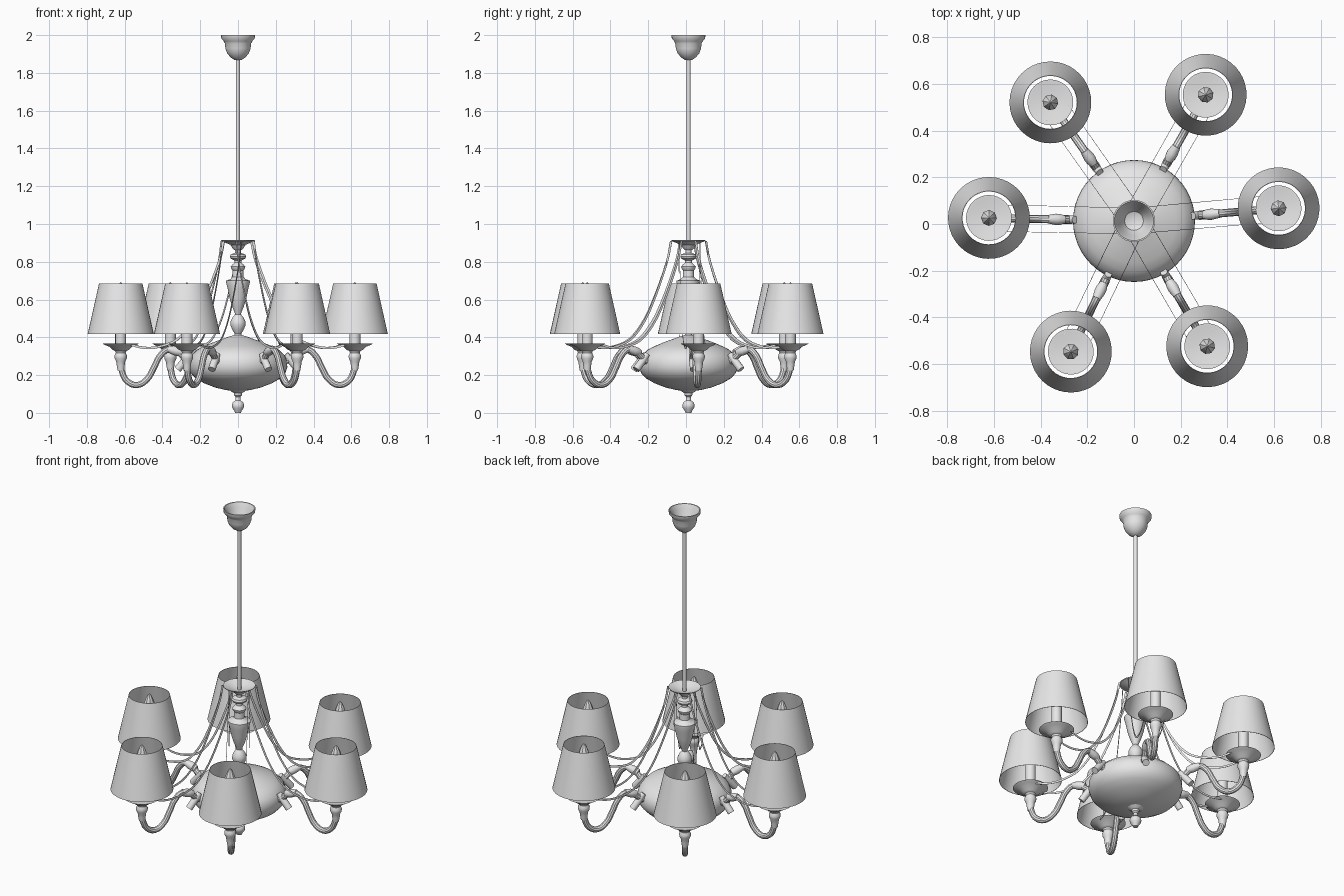
import bpy, bmesh, math
from mathutils import Matrix, Vector

if "Cube" in bpy.data.objects:
    bpy.data.objects.remove(bpy.data.objects["Cube"])

AXIS = Vector((0, 0.013, 0))
REACH = 0.621
ANGLES = [5, 60.4, 125.2, 178.8, 244.2, 300.3]

metal = bpy.data.materials.new("light_grey")
metal.diffuse_color = (0.8, 0.8, 0.8, 1)
metal.use_nodes = True
metal.node_tree.nodes["Principled BSDF"].inputs["Base Color"].default_value = metal.diffuse_color


def finish(obj, matrix, angle=35):
    obj.data.materials.append(metal)
    obj.matrix_world = matrix
    bpy.ops.object.select_all(action='DESELECT')
    obj.select_set(True)
    bpy.context.view_layer.objects.active = obj
    if obj.type == 'CURVE':
        bpy.ops.object.convert(target='MESH')
    bpy.ops.object.shade_smooth_by_angle(angle=math.radians(angle))


def from_bmesh(name, bm, matrix, angle=35):
    mesh = bpy.data.meshes.new(name)
    bm.to_mesh(mesh)
    bm.free()
    obj = bpy.data.objects.new(name, mesh)
    bpy.context.collection.objects.link(obj)
    finish(obj, matrix, angle)


def lathe(name, profile, matrix, steps=32, angle=35):
    """Spin a (radius, height) profile, listed bottom to top, around z."""
    bm = bmesh.new()
    verts = [bm.verts.new((r, 0, z)) for r, z in profile]
    edges = [bm.edges.new(p) for p in zip(verts, verts[1:])]
    bmesh.ops.spin(bm, geom=verts + edges, cent=(0, 0, 0), axis=(0, 0, 1),
                   angle=math.tau, steps=steps, use_duplicate=False)
    bmesh.ops.remove_doubles(bm, verts=bm.verts, dist=0.0003)
    bmesh.ops.recalc_face_normals(bm, faces=bm.faces)
    from_bmesh(name, bm, matrix, angle)


def tube(name, points, radius, matrix):
    """Round tube along a smooth path in the local xz plane."""
    cu = bpy.data.curves.new(name, 'CURVE')
    cu.dimensions = '3D'
    cu.bevel_depth = radius
    cu.bevel_resolution = 3
    cu.resolution_u = 6
    cu.use_fill_caps = True
    sp = cu.splines.new('BEZIER')
    sp.bezier_points.add(len(points) - 1)
    for bp, (x, z) in zip(sp.bezier_points, points):
        bp.co = (x, 0, z)
        bp.handle_left_type = bp.handle_right_type = 'AUTO'
    obj = bpy.data.objects.new(name, cu)
    bpy.context.collection.objects.link(obj)
    finish(obj, matrix)


def catmull(points, n=5):
    """Smooth resampling of a 2D path."""
    p = [Vector(q) for q in points]
    p = [2 * p[0] - p[1]] + p + [2 * p[-1] - p[-2]]
    out = []
    for a, b, c, d in zip(p, p[1:], p[2:], p[3:]):
        for i in range(n):
            t = i / n
            out.append(0.5 * (2 * b + (c - a) * t + (2 * a - 5 * b + 4 * c - d) * t * t
                              + (3 * b - a - 3 * c + d) * t ** 3))
    return out + [p[-2]]


def ribbon(name, points, width, y0, y1, matrix):
    """Thin upright strip following a path, drifting sideways from y0 to y1."""
    path = catmull(points)
    bm = bmesh.new()
    rows = []
    for i, p in enumerate(path):
        tan = (path[min(i + 1, len(path) - 1)] - path[max(i - 1, 0)]).normalized()
        off = Vector((-tan.y, tan.x)) * width / 2
        y = y0 + (y1 - y0) * i / (len(path) - 1)
        rows.append([bm.verts.new((q.x, y + s, q.y))
                     for q, s in ((p - off, -.001), (p + off, -.001),
                                  (p + off, .001), (p - off, .001))])
    for a, b in zip(rows, rows[1:]):
        for k in range(4):
            bm.faces.new((a[k], a[(k + 1) % 4], b[(k + 1) % 4], b[k]))
    bmesh.ops.recalc_face_normals(bm, faces=bm.faces)
    from_bmesh(name, bm, matrix)


centre = Matrix.Translation(AXIS)

# Ceiling cup, rod and top dish
lathe("ceiling_cup", [(0, 1.866), (.018, 1.868), (.04, 1.883), (.058, 1.905), (.067, 1.93),
                      (.069, 1.955), (.076, 1.968), (.088, 1.982), (.09, 2.0), (.084, 2.0),
                      (.07, 1.972), (.06, 1.94), (.04, 1.905), (0, 1.89)], centre)
lathe("rod", [(0, .87), (.011, .87), (.011, 1.88), (0, 1.88)], centre, 16)
lathe("top_dish", [(.02, .862), (.03, .872), (.04, .89), (.065, .9), (.088, .91), (.09, .915),
                   (.08, .912), (.055, .902), (.02, .89), (0, .89)], centre)

# Turned column
lathe("column", [(.022, .39), (.018, .42), (.03, .44), (.04, .465), (.039, .485), (.028, .508),
                 (.015, .522), (.021, .54), (.03, .56), (.045, .61), (.055, .66), (.063, .69),
                 (.063, .70), (.04, .708), (.03, .72), (.029, .755), (.037, .765), (.039, .775),
                 (.03, .785), (.018, .795), (.018, .807), (.038, .817), (.043, .828),
                 (.038, .839), (.016, .847), (.016, .862), (.03, .875)], centre)

# Main bowl and bottom finial
lathe("bowl", [(0, .118), (.06, .12), (.12, .134), (.18, .157), (.225, .183), (.25, .21),
               (.261, .24), (.26, .275), (.247, .305), (.215, .335), (.18, .353), (.13, .374),
               (.08, .392), (.045, .405), (.02, .412), (0, .413)], centre, 48)
lathe("finial", [(0, .003), (.015, 0), (.02, .012), (.03, .026), (.033, .04), (.028, .055),
                 (.014, .066), (.012, .085), (.02, .093), (.022, .105), (.035, .112),
                 (.05, .125)], centre, 24)

arm_path = [(.621, .29), (.613, .215), (.583, .165), (.533, .148), (.482, .178), (.445, .24),
            (.41, .305), (.37, .335), (.325, .325), (.285, .295), (.235, .26)]
wire_path = [(.075, .91), (.1, .80), (.165, .63), (.235, .49), (.32, .39), (.42, .35),
             (.5, .345), (.57, .362)]

for i, deg in enumerate(ANGLES):
    spoke = centre @ Matrix.Rotation(math.radians(deg), 4, 'Z')
    lamp = spoke @ Matrix.Translation((REACH, 0, 0))
    tag = f"_{i + 1}"

    # Curved arm with its collar and the peg across the bowl end
    tube("arm" + tag, arm_path, .017, spoke)
    collar = spoke @ Matrix.Translation((.335, 0, .329)) @ Matrix.Rotation(math.radians(74), 4, 'Y')
    lathe("arm_collar" + tag, [(0, -.04), (.017, -.04), (.023, -.02), (.024, 0), (.018, .035),
                               (0, .035)], collar, 16)
    peg = spoke @ Matrix.Translation((.285, 0, .272)) @ Matrix.Rotation(math.radians(140), 4, 'Y')
    lathe("peg" + tag, [(0, -.05), (.016, -.05), (.02, 0), (.02, .055), (0, .055)], peg, 12)

    # Drip tray with turned cup
    lathe("drip_tray" + tag, [(.017, .225), (.021, .25), (.024, .272), (.032, .288), (.033, .303),
                              (.026, .318), (.03, .328), (.045, .335), (.06, .35), (.085, .36),
                              (.098, .368), (.085, .367), (.05, .36), (0, .36)], lamp)
    # Candle tube and pointed bulb
    lathe("candle" + tag, [(0, .36), (.029, .36), (.029, .56), (0, .56)], lamp, 16)
    lathe("bulb" + tag, [(.016, .56), (.03, .59), (.034, .615), (.027, .645), (.012, .68),
                         (0, .693)], lamp, 8, 20)
    # Open cone shade
    lathe("shade" + tag, [(.175, .418), (.115, .685), (.113, .685), (.173, .418), (.175, .418)],
          lamp, 40)
    # Pair of ribbons from dish to tray
    for side in (-1, 1):
        ribbon(f"ribbon{tag}_{'left' if side > 0 else 'right'}", wire_path, .012,
               side * .055, side * .057, spoke)
